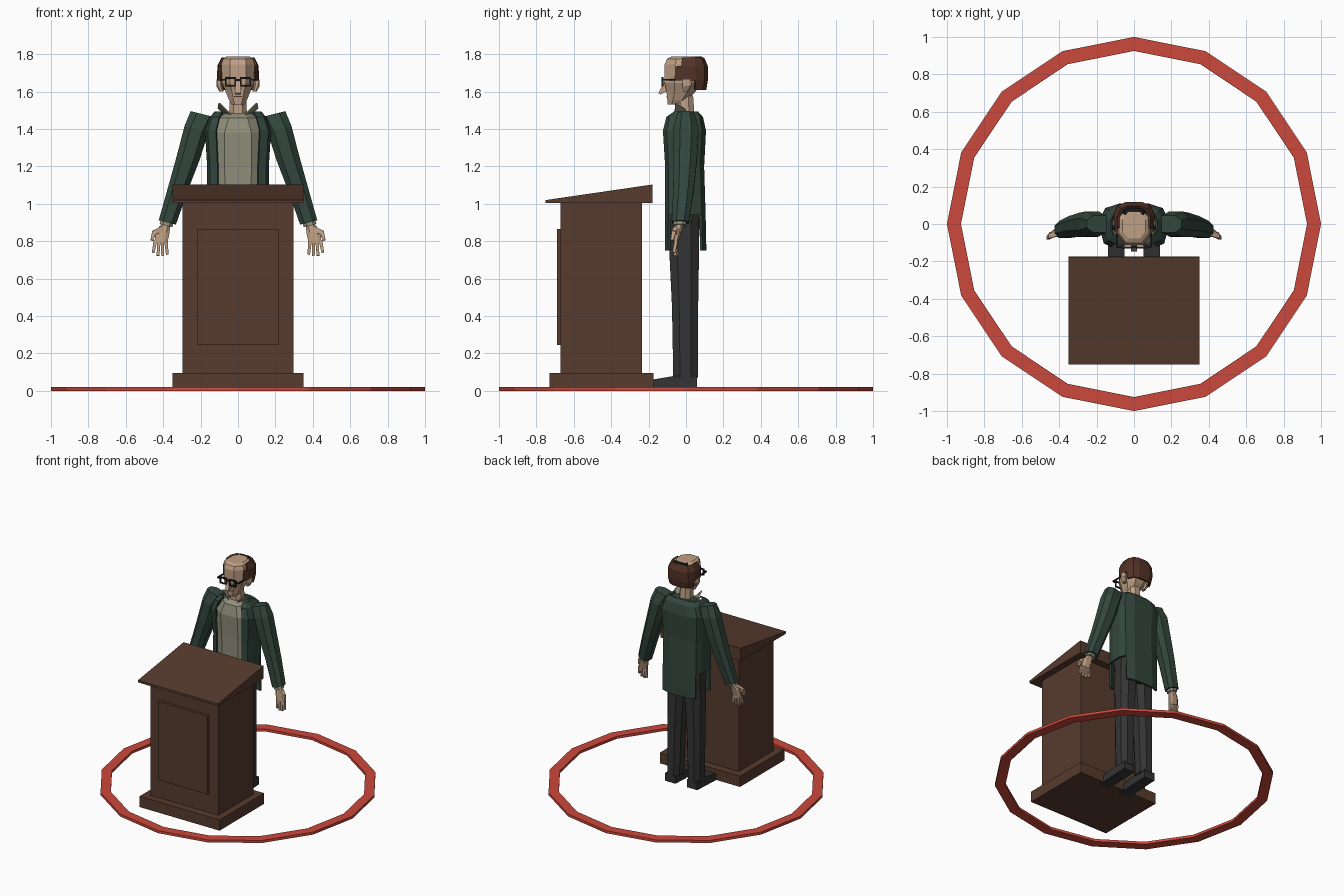
import bpy, bmesh, math
from mathutils import Vector

if "Cube" in bpy.data.objects:
    bpy.data.objects.remove(bpy.data.objects["Cube"])


def material(name, rgb):
    m = bpy.data.materials.new(name)
    m.diffuse_color = (*rgb, 1)
    m.use_nodes = True
    m.node_tree.nodes["Principled BSDF"].inputs["Base Color"].default_value = m.diffuse_color
    return m


WOOD = material("brown wood", (0.095, 0.044, 0.027))
RED = material("red", (0.60, 0.065, 0.045))
GREEN = material("dark green", (0.033, 0.062, 0.047))
GREY = material("charcoal", (0.034, 0.034, 0.036))
SKIN = material("skin", (0.52, 0.35, 0.235))
SHIRT = material("stone grey", (0.28, 0.275, 0.20))
HAIR = material("brown hair", (0.085, 0.032, 0.02))
BLACK = material("black", (0.012, 0.012, 0.014))


def make(name, verts, faces, mat):
    bm = bmesh.new()
    vs = [bm.verts.new(v) for v in verts]
    for f in faces:
        bm.faces.new([vs[i] for i in f])
    bmesh.ops.recalc_face_normals(bm, faces=bm.faces)
    me = bpy.data.meshes.new(name)
    bm.to_mesh(me)
    bm.free()
    me.materials.append(mat)
    ob = bpy.data.objects.new(name, me)
    bpy.context.collection.objects.link(ob)
    return ob


def bridge(name, rings, mat):
    """Closed loft through rings of equal point count, capped at both ends."""
    n = len(rings[0])
    faces = [(k * n + i, k * n + (i + 1) % n, (k + 1) * n + (i + 1) % n, (k + 1) * n + i)
             for k in range(len(rings) - 1) for i in range(n)]
    faces += [tuple(range(n)), tuple(range((len(rings) - 1) * n, len(rings) * n))]
    return make(name, [p for r in rings for p in r], faces, mat)


OCT = [(1, .45), (.5, 1), (-.5, 1), (-1, .45), (-1, -.45), (-.5, -1), (.5, -1), (1, -.45)]


def loft(name, rows, mat, side=1, tilt=0):
    """Rows are centre x, centre y, z, half width, half depth."""
    return bridge(name, [[(side * (cx + a * hx), cy + b * hy, z + tilt * a * hx) for a, b in OCT]
                         for cx, cy, z, hx, hy in rows], mat)


def box(name, x0, x1, y0, y1, z0, z1, mat):
    return bridge(name, [[(x0, y0, z), (x1, y0, z), (x1, y1, z), (x0, y1, z)] for z in (z0, z1)], mat)


def extrude_x(name, profile, x0, x1, mat):
    return bridge(name, [[(x, y, z) for y, z in profile] for x in (x0, x1)], mat)


def bar(name, a, b, r0, r1, mat):
    """Four-sided tapered bar between two points."""
    a, b = Vector(a), Vector(b)
    d = (b - a).normalized()
    u = d.cross(Vector((0, 1, 0))).normalized()
    w = d.cross(u)
    return bridge(name, [[p + r * (i * u + j * w) for i, j in ((1, 1), (-1, 1), (-1, -1), (1, -1))]
                         for p, r in ((a, r0), (b, r1))], mat)


def shell(name, half, rows, mat, thick, skip):
    """Open sheet wrapped round the back; skip(row, column) leaves gaps."""
    outline = half + [(-x, y) for x, y in half[-2::-1]]
    n = len(outline)
    verts = [(x * hx, y * (yf if y < 0 else yb), z) for z, hx, yf, yb in rows for x, y in outline]
    faces = [(k * n + i, k * n + i + 1, (k + 1) * n + i + 1, (k + 1) * n + i)
             for k in range(len(rows) - 1) for i in range(n - 1)
             if not skip(k, min(i, n - 2 - i))]
    ob = make(name, verts, faces, mat)
    mod = ob.modifiers.new("thickness", 'SOLIDIFY')
    mod.thickness, mod.offset = thick, 0
    return ob


# Floor ring
angles = [i * math.tau / 16 for i in range(16)]
section = [(1, 0), (1, .02), (.925, .02), (.925, 0)]
make("floor_ring", [(r * math.cos(t), r * math.sin(t), z) for t in angles for r, z in section],
     [(4 * i + j, 4 * i + (j + 1) % 4, 4 * ((i + 1) % 16) + (j + 1) % 4, 4 * ((i + 1) % 16) + j)
      for i in range(16) for j in range(4)], RED)

# Lectern
box("lectern_base", -.35, .35, -.73, -.175, .01, .095, WOOD)
box("lectern_body", -.298, .298, -.67, -.235, .095, 1.005, WOOD)
box("lectern_panel", -.217, .217, -.69, -.67, .245, .865, WOOD)
extrude_x("lectern_top", [(-.75, 1.003), (-.75, 1.02), (-.18, 1.103), (-.18, 1.003)], -.35, .35, WOOD)

# Trousers and shoes
loft("hips", [(0, -.01, .78, .13, .078), (0, -.005, .97, .145, .085)], GREY)
for s, side in ((1, "left"), (-1, "right")):
    loft(side + "_leg", [(.09, -.002, .07, .052, .066), (.085, -.005, .45, .06, .07),
                         (.073, -.01, .76, .07, .08), (.073, -.005, .95, .07, .075)], GREY, s)
    extrude_x(side + "_shoe", [(-.225, .006), (.06, .018), (.06, .08), (-.06, .08), (-.18, .06), (-.225, .04)],
              s * .05, s * .14, GREY)

# Shirt and turned-out collar
loft("shirt", [(0, -.01, .92, .14, .09), (0, -.012, 1.2, .142, .09), (0, -.014, 1.38, .145, .1),
               (0, -.01, 1.46, .1, .085), (0, 0, 1.485, .06, .055)], SHIRT)
for s, side in ((1, "left"), (-1, "right")):
    flap = [(.03, -.065, 1.475), (.095, -.055, 1.54), (.10, -.005, 1.51), (.055, .01, 1.47)]
    bridge(side + "_collar", [[(s * (x + d), y, z) for x, y, z in flap] for d in (0, .009)], SHIRT)

# Jacket with open front and side vents
shell("jacket", [(.68, -1), (.92, -.85), (1, -.4), (1, .35), (.88, .8), (.5, 1), (0, 1)],
      [(.75, .16, .105, .102), (.94, .16, .105, .098), (1.2, .158, .105, .09),
       (1.39, .17, .117, .1), (1.46, .145, .1, .085), (1.488, .12, .06, .06)],
      GREEN, .014, lambda k, i: k == 0 and i in (1, 2, 3))
loft("jacket_yoke", [(0, .015, 1.38, .155, .075), (0, .012, 1.455, .14, .062), (0, .012, 1.49, .10, .045)], GREEN)

# Sleeves and hands
for s, side in ((1, "left"), (-1, "right")):
    loft(side + "_sleeve", [(.378, -.03, .90, .046, .046), (.318, -.012, 1.09, .052, .056),
                            (.265, -.005, 1.25, .06, .065), (.222, 0, 1.40, .064, .068),
                            (.185, 0, 1.478, .068, .045)], GREEN, s, .25)
    loft(side + "_cuff", [(.385, -.035, .883, .034, .034), (.378, -.032, .91, .034, .034)], SHIRT, s, .25)
    loft(side + "_palm", [(.412, -.055, .795, .034, .015), (.402, -.045, .85, .036, .02),
                          (.385, -.035, .89, .022, .022)], SKIN, s, .2)
    for i in range(4):
        x = .385 + .019 * i
        tip = (s * (.378 + .025 * i), -.05 - .005 * i, (.728, .72, .722, .74)[i])
        bar(f"{side}_finger_{i + 1}", (s * x, -.053, .80), tip, .0095, .007, SKIN)
    bar(side + "_thumb_base", (s * .405, -.05, .865), (s * .452, -.065, .845), .015, .012, SKIN)
    bar(side + "_thumb_tip", (s * .448, -.065, .85), (s * .46, -.075, .805), .011, .008, SKIN)

# Neck, head, nose and ears
loft("neck", [(0, -.005, 1.45, .05, .052), (0, -.01, 1.58, .042, .048)], SKIN)
loft("head", [(0, -.06, 1.53, .033, .038), (0, -.045, 1.555, .048, .055), (0, -.025, 1.605, .068, .08),
              (0, -.018, 1.645, .085, .097), (0, -.012, 1.745, .088, .102),
              (0, -.01, 1.775, .08, .092), (0, -.008, 1.788, .062, .07)], SKIN)
extrude_x("nose", [(-.10, 1.655), (-.118, 1.65), (-.147, 1.592), (-.138, 1.584), (-.095, 1.605)], -.015, .015, SKIN)
box("mouth", -.022, .022, -.104, -.096, 1.572, 1.576, HAIR)
for s, side in ((1, "left"), (-1, "right")):
    loft(side + "_ear", [(.088, -.002, 1.60, .012, .014), (.1, .005, 1.63, .016, .025),
                         (.102, .005, 1.665, .014, .022)], SKIN, s)

# Hair around the sides and back, with a dark crown strip
shell("hair", [(.82, -1), (.96, -.45), (1, .45), (.8, .85), (.42, 1), (0, 1)],
      [(1.61, .095, .05, .10), (1.66, .104, .055, .109), (1.735, .103, .055, .109), (1.778, .082, .045, .09)],
      HAIR, .016, lambda k, i: (k == 0 and i < 2) or (k == 2 and i < 1))
loft("crown_strip", [(0, .062, 1.765, .066, .038), (0, .06, 1.787, .05, .024)], BLACK)

# Glasses
box("glasses_bridge", -.014, .014, -.128, -.12, 1.656, 1.666, BLACK)
for s, side in ((1, "left"), (-1, "right")):
    for part, x0, x1, z0, z1 in (("top", .01, .07, 1.668, 1.678), ("bottom", .01, .07, 1.626, 1.635),
                                 ("inner", .01, .018, 1.635, 1.668), ("outer", .062, .07, 1.635, 1.668)):
        box(f"{side}_rim_{part}", s * x0, s * x1, -.13, -.12, z0, z1, BLACK)
    box(side + "_hinge", s * .068, s * .094, -.128, -.119, 1.658, 1.668, BLACK)
    box(side + "_temple", s * .087, s * .095, -.122, -.02, 1.658, 1.668, BLACK)
